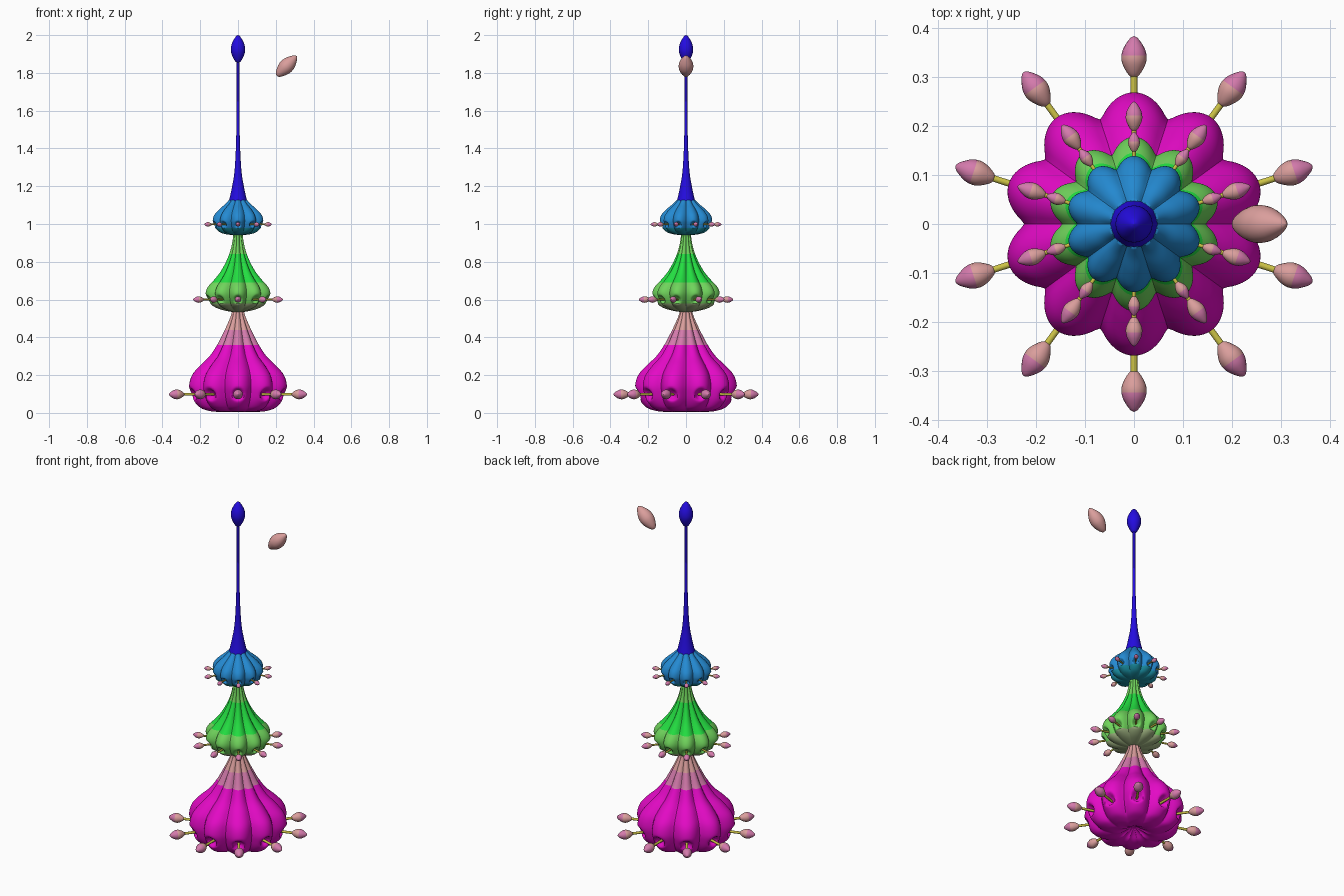
import bpy, bmesh, math
from mathutils import Vector

if "Cube" in bpy.data.objects:
    bpy.data.objects.remove(bpy.data.objects["Cube"])


def srgb(c):
    return c / 12.92 if c <= 0.04045 else ((c + 0.055) / 1.055) ** 2.4


def material(name, r, g, b):
    m = bpy.data.materials.new(name)
    m.diffuse_color = (srgb(r / 255), srgb(g / 255), srgb(b / 255), 1)
    m.use_nodes = True
    m.node_tree.nodes["Principled BSDF"].inputs["Base Color"].default_value = m.diffuse_color
    return m


magenta = material("magenta", 228, 10, 198)
orchid = material("orchid pink", 212, 122, 172)
salmon = material("salmon", 218, 158, 156)
bright_green = material("bright green", 35, 222, 65)
light_green = material("light green", 112, 212, 92)
sage = material("sage", 158, 178, 128)
blue = material("sky blue", 36, 138, 210)
teal = material("teal", 26, 145, 165)
deep_blue = material("deep blue", 36, 12, 224)
yellow = material("yellow", 205, 195, 70)


def smooth_profile(pts, steps):
    """Catmull-Rom curve through (radius, height) points."""
    out = []
    for i in range(len(pts) - 1):
        p0, p1 = Vector(pts[max(i - 1, 0)]), Vector(pts[i])
        p2, p3 = Vector(pts[i + 1]), Vector(pts[min(i + 2, len(pts) - 1)])
        for k in range(steps):
            t = k / steps
            out.append(0.5 * (2 * p1 + (p2 - p0) * t
                              + (2 * p0 - 5 * p1 + 4 * p2 - p3) * t * t
                              + (3 * p1 - p0 - 3 * p2 + p3) * t ** 3))
    out.append(Vector(pts[-1]))
    return out


def lathe(name, pts, segs, steps, bands, radius=lambda r, z, a: r):
    """Turn a profile; bands are (upper height, material) from bottom up."""
    bm = bmesh.new()
    rings = []
    for r, z in smooth_profile(pts, steps):
        ring = []
        for i in range(segs):
            a = 2 * math.pi * i / segs
            q = radius(max(r, 0.0003), z, a)
            # angle zero points along +y so that a lobe lies there
            ring.append(bm.verts.new((-q * math.sin(a), q * math.cos(a), z)))
        rings.append(ring)
    for lo, hi in zip(rings, rings[1:]):
        for i in range(segs):
            j = (i + 1) % segs
            bm.faces.new((lo[i], lo[j], hi[j], hi[i]))
    bm.faces.new(rings[0][::-1])
    bm.faces.new(rings[-1])
    for f in bm.faces:
        h = f.calc_center_median().z
        f.material_index = next((k for k, b in enumerate(bands) if h < b[0]), len(bands) - 1)
    bmesh.ops.recalc_face_normals(bm, faces=bm.faces)
    mesh = bpy.data.meshes.new(name)
    bm.to_mesh(mesh)
    bm.free()
    for b in bands:
        mesh.materials.append(b[1])
    ob = bpy.data.objects.new(name, mesh)
    bpy.context.collection.objects.link(ob)
    bpy.ops.object.select_all(action='DESELECT')
    ob.select_set(True)
    bpy.context.view_layer.objects.active = ob
    bpy.ops.object.shade_smooth_by_angle(angle=math.radians(50))
    return ob


def lobed(valley, socket_z, socket_r):
    """Ten rounded lobes, each with a socket where a stalk emerges."""
    def f(r, z, a):
        wave = ((math.cos(5 * a) ** 2 + 0.008) / 1.008) ** 0.42
        q = r * (valley + (1 - valley) * wave)
        step = math.pi / 5
        off = a - round(a / step) * step
        d2 = (q * math.sin(off)) ** 2 + (z - socket_z) ** 2
        return q * (1 - 0.15 * math.exp(-(d2 / socket_r ** 2) ** 2))
    return f


BUD = [(0, 0), (0.13, 0.015), (0.28, 0.13), (0.42, 0.31), (0.47, 0.47),
       (0.42, 0.66), (0.27, 0.84), (0.12, 0.96), (0, 1)]


def bud(name, base, direction, length, width, bands, segs=16):
    pts = [(r / 0.47 * width, t * length) for r, t in BUD]
    ob = lathe(name, pts, segs, 3, [(t * length, m) for t, m in bands])
    ob.location = base
    ob.rotation_euler = Vector(direction).to_track_quat('Z', 'Y').to_euler()
    return ob


def stamens(tier, z, start, bud_start, end, width, stalk):
    """Ring of ten stalks, each carrying a two-tone bud."""
    for i in range(10):
        a = math.pi / 2 + i * math.pi / 5
        d = Vector((math.cos(a), math.sin(a), 0))
        up = Vector((0, 0, z))
        n = bud_start + 0.008 - start
        s = lathe(f"{tier}_stalk_{i}", [(stalk, 0), (stalk, n)], 10, 1, [(9, yellow)])
        s.location = d * start + up
        s.rotation_euler = d.to_track_quat('Z', 'Y').to_euler()
        bud(f"{tier}_bud_{i}", d * bud_start + up, d, end - bud_start, width,
            [(0.56, salmon), (2, orchid)])


# Lower bell, with a shallow hollow underneath
lathe("lower_bell",
      [(0.012, 0.045), (0.045, 0.03), (0.08, 0.012), (0.12, 0.006), (0.16, 0.011),
       (0.205, 0.026), (0.24, 0.06), (0.26, 0.1), (0.269, 0.145), (0.253, 0.2),
       (0.21, 0.25), (0.157, 0.3), (0.115, 0.36), (0.088, 0.41), (0.063, 0.46),
       (0.041, 0.51), (0.03, 0.55)],
      200, 5, [(0.36, magenta), (0.44, orchid), (9, salmon)],
      lobed(0.81, 0.098, 0.027))
stamens("lower", 0.098, 0.19, 0.3, 0.384, 0.026, 0.007)

# Middle bell
lathe("middle_bell",
      [(0.02, 0.533), (0.065, 0.54), (0.112, 0.553), (0.147, 0.573), (0.169, 0.603),
       (0.178, 0.635), (0.165, 0.668), (0.131, 0.705), (0.096, 0.748), (0.066, 0.8),
       (0.045, 0.85), (0.032, 0.9), (0.025, 0.95)],
      200, 5, [(0.58, sage), (0.69, light_green), (0.84, bright_green), (9, light_green)],
      lobed(0.8, 0.6, 0.019))
stamens("middle", 0.6, 0.12, 0.19, 0.25, 0.017, 0.005)

# Upper bell
lathe("upper_bell",
      [(0.015, 0.942), (0.055, 0.944), (0.095, 0.954), (0.122, 0.975), (0.135, 1.0),
       (0.139, 1.022), (0.129, 1.05), (0.101, 1.08), (0.071, 1.105), (0.05, 1.127)],
      200, 5, [(0.982, teal), (9, blue)], lobed(0.81, 0.998, 0.014))
stamens("upper", 0.998, 0.1, 0.147, 0.188, 0.012, 0.004)

# Spire rising out of the upper bell, with its bud
lathe("spire",
      [(0.048, 1.122), (0.038, 1.165), (0.03, 1.205), (0.022, 1.25), (0.016, 1.31),
       (0.011, 1.41), (0.0078, 1.54), (0.007, 1.7), (0.007, 1.88)],
      32, 3, [(9, deep_blue)])
bud("spire_bud", (0, 0, 1.855), (0, 0, 1), 0.145, 0.038, [(2, deep_blue)], 24)

# Loose floating bud
bud("floating_bud", (0.206, 0, 1.785), (1, 0, 1), 0.148, 0.039, [(2, salmon)], 24)
